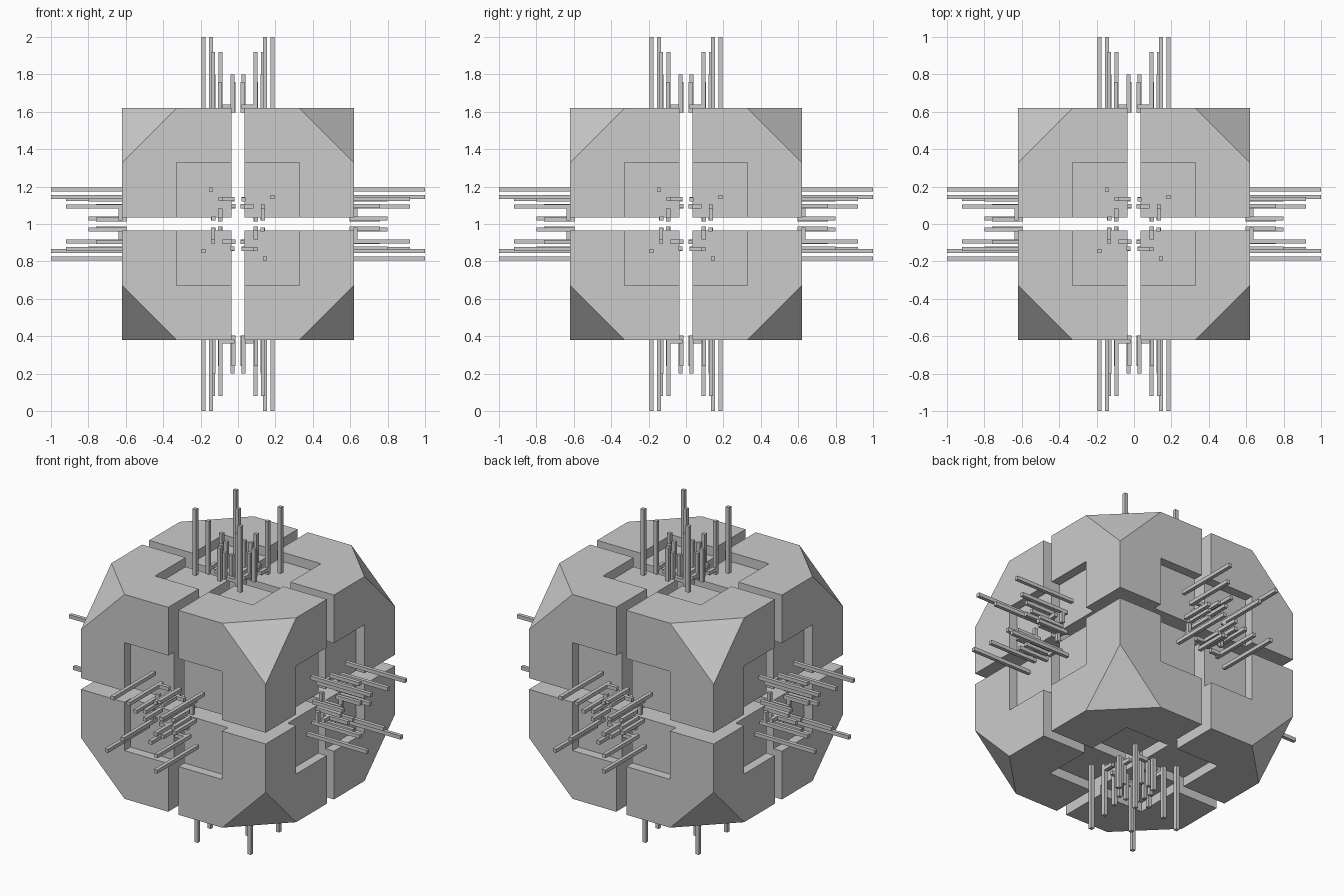
import bpy, bmesh
from mathutils import Vector, Matrix
from math import radians

if "Cube" in bpy.data.objects:
    bpy.data.objects.remove(bpy.data.objects["Cube"])

CENTRE = Vector((0, 0, 1))
HALF, GAP, CUT, FLOOR = 0.621, 0.034, 0.328, 0.565


def add_box(bm, lo, hi, mat=Matrix()):
    lo, hi = Vector(lo), Vector(hi)
    m = mat @ Matrix.Translation((lo + hi) / 2) @ Matrix.Diagonal((*(hi - lo), 1))
    return bmesh.ops.create_cube(bm, size=1, matrix=m)


def finish(bm, name, loc=CENTRE):
    me = bpy.data.meshes.new(name)
    bm.to_mesh(me)
    bm.free()
    ob = bpy.data.objects.new(name, me)
    ob.location = loc
    bpy.context.collection.objects.link(ob)
    return ob


# One octant block with its outer corner sliced off
bm = bmesh.new()
add_box(bm, (GAP,) * 3, (HALF,) * 3)
cut = bmesh.ops.bisect_plane(bm, geom=bm.verts[:] + bm.edges[:] + bm.faces[:],
                             plane_co=(CUT, HALF, HALF), plane_no=(1, 1, 1), clear_outer=True)
bmesh.ops.holes_fill(bm, edges=[e for e in bm.edges if e.is_boundary])
bmesh.ops.recalc_face_normals(bm, faces=bm.faces[:])
blocks = finish(bm, "shell_blocks")

# Cutter for the square recess on every face
bm = bmesh.new()
for axis in range(3):
    lo, hi = [-0.1] * 3, [CUT] * 3
    lo[axis], hi[axis] = FLOOR, 0.8
    add_box(bm, lo, hi)
cutter = finish(bm, "recess_cutter")
cutter.hide_render = True
cutter.hide_viewport = False

boolean = blocks.modifiers.new("recess", 'BOOLEAN')
boolean.operation, boolean.solver, boolean.object = 'DIFFERENCE', 'EXACT', cutter
mirror = blocks.modifiers.new("octants", 'MIRROR')
mirror.use_axis = (True, True, True)
mirror.use_mirror_merge = False

# Bake the modifiers and drop the cutter
bpy.context.view_layer.update()
baked = bpy.data.meshes.new_from_object(blocks.evaluated_get(bpy.context.evaluated_depsgraph_get()))
blocks.modifiers.clear()
blocks.data = baked
bpy.data.objects.remove(cutter)

# Quarter of the pin pattern: (u, v, tip height), repeated by four turns
R, BASE, TRACE = 0.011, 0.597, 0.64
PINS = [(-0.145, 0.184, 1.0), (-0.093, 0.134, 0.92), (-0.131, 0.03, 0.80),
        (-0.024, 0.096, 0.76), (-0.095, 0.024, 0.76)]
# Flat connecting traces: (u0, u1, v0, v1) centre lines
TRACES = [(-0.093, -0.031, 0.134, 0.134), (-0.095, -0.095, 0.024, 0.072)]

FACES = {
    "top": Matrix(),
    "bottom": Matrix.Rotation(radians(180), 4, 'X'),
    "front": Matrix.Rotation(radians(90), 4, 'X'),
    "back": Matrix.Rotation(radians(-90), 4, 'X'),
    "right": Matrix.Rotation(radians(90), 4, 'Y'),
    "left": Matrix.Rotation(radians(-90), 4, 'Y'),
}
for side, face in FACES.items():
    bm = bmesh.new()
    for turn in range(4):
        m = face @ Matrix.Rotation(radians(90 * turn), 4, 'Z')
        for u, v, tip in PINS:
            add_box(bm, (u - R, v - R, BASE), (u + R, v + R, tip), m)
        for u0, u1, v0, v1 in TRACES:
            add_box(bm, (u0 - R, v0 - R, TRACE - 2 * R), (u1 + R, v1 + R, TRACE), m)
    finish(bm, side + "_pins")
